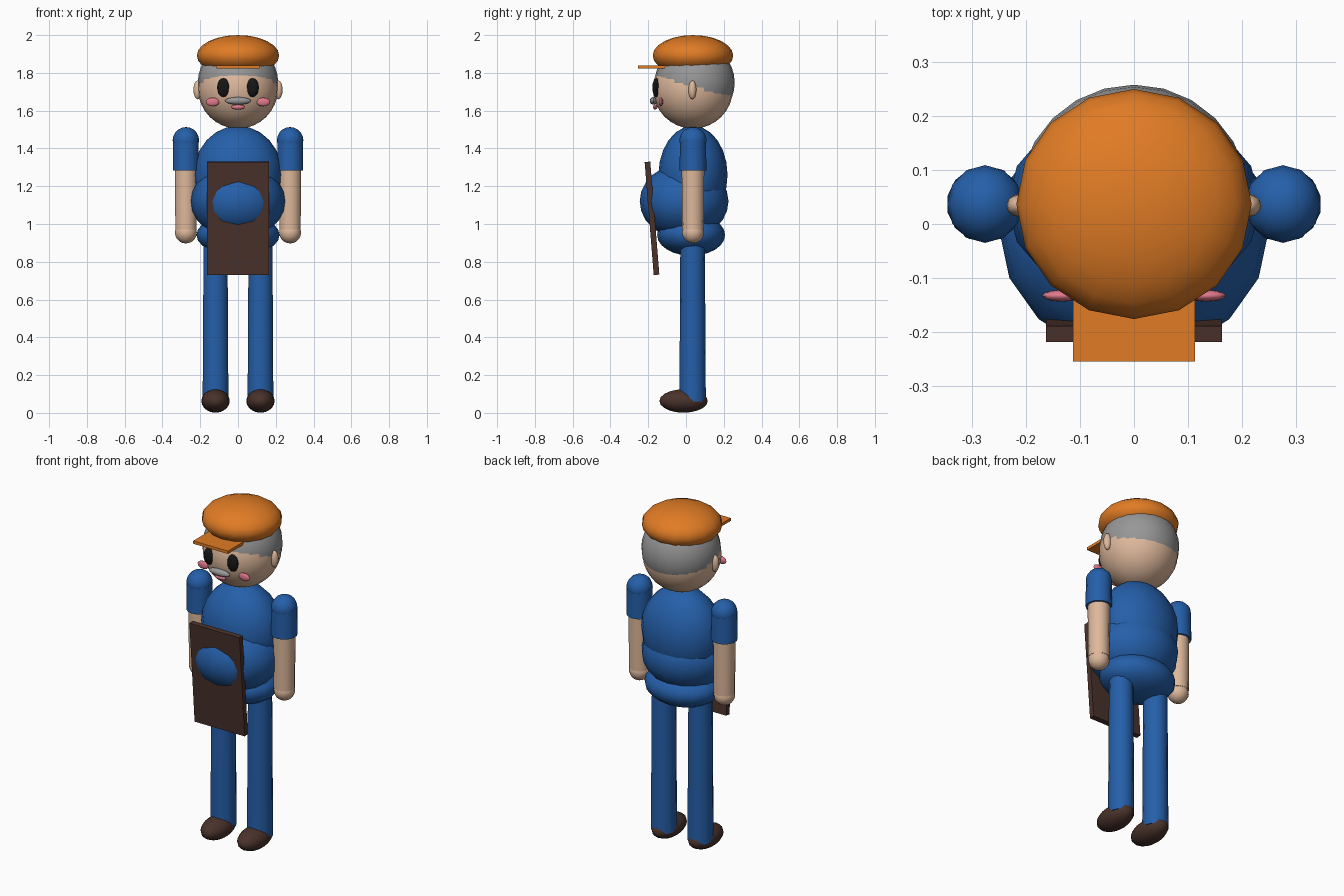
import bpy
import math

if "Cube" in bpy.data.objects:
    bpy.data.objects.remove(bpy.data.objects["Cube"])


def make_material(name, r, g, b):
    mat = bpy.data.materials.new(name)
    mat.use_nodes = True
    mat.diffuse_color = (r, g, b, 1)
    bsdf = mat.node_tree.nodes["Principled BSDF"]
    bsdf.inputs["Base Color"].default_value = (r, g, b, 1)
    bsdf.inputs["Roughness"].default_value = 0.7
    return mat


BLUE = make_material("blue cloth", 0.018, 0.115, 0.40)
SKIN = make_material("skin", 0.73, 0.48, 0.33)
ORANGE = make_material("orange cap", 0.75, 0.20, 0.018)
GREY = make_material("grey hair", 0.31, 0.31, 0.31)
BROWN = make_material("dark brown", 0.068, 0.032, 0.024)
BLACK = make_material("black eye", 0.008, 0.008, 0.008)
PINK = make_material("pink cheek", 0.75, 0.19, 0.26)

AXIS = 0.037  # y of the body's vertical axis


def finish(name, mat, smooth=True):
    obj = bpy.context.object
    obj.name = name
    obj.data.materials.append(mat)
    if smooth:
        bpy.ops.object.shade_smooth_by_angle(angle=math.radians(40))
    return obj


def ball(name, mat, centre, radii, segments=16, rings=12):
    bpy.ops.mesh.primitive_uv_sphere_add(
        segments=segments, ring_count=rings, radius=1, location=centre)
    bpy.context.object.scale = radii
    bpy.ops.object.transform_apply(location=False, rotation=False, scale=True)
    return finish(name, mat)


def tube(name, mat, x, y, bottom, top, r_bottom, r_top, sides=14):
    bpy.ops.mesh.primitive_cone_add(
        vertices=sides, radius1=r_bottom, radius2=r_top,
        depth=top - bottom, location=(x, y, (top + bottom) / 2))
    return finish(name, mat)


def slab(name, mat, centre, size, tilt=0):
    bpy.ops.mesh.primitive_cube_add(size=1, location=centre, rotation=(tilt, 0, 0))
    bpy.context.object.scale = size
    bpy.ops.object.transform_apply(location=False, rotation=False, scale=True)
    return finish(name, mat, smooth=False)


# Body
ball("chest", BLUE, (0, AXIS, 1.26), (0.235, 0.183, 0.26))
ball("belly", BLUE, (0, -0.01, 1.12), (0.25, 0.235, 0.20))
ball("hips", BLUE, (0, 0.027, 0.942), (0.22, 0.18, 0.11))

# Apron board, pierced by the belly
slab("apron_board", BROWN, (0, -0.18, 1.03), (0.326, 0.03, 0.60), 0.08)

# Head, hair and cap
ball("head", SKIN, (0, AXIS, 1.717), (0.212, 0.212, 0.212), 24, 16)
ball("hair", GREY, (0, 0.046, 1.748), (0.213, 0.212, 0.212), 24, 16)
ball("cap", ORANGE, (0, AXIS, 1.892), (0.218, 0.213, 0.108))
slab("cap_visor", ORANGE, (0, -0.165, 1.831), (0.226, 0.18, 0.017))

# Central face details
ball("moustache", GREY, (0, -0.172, 1.652), (0.07, 0.02, 0.02), 12, 8)
ball("mouth", PINK, (0, -0.163, 1.619), (0.036, 0.012, 0.013), 12, 8)

# Paired parts
for side, s in (("left", 1), ("right", -1)):
    ball(side + "_eye", BLACK, (s * 0.077, -0.158, 1.722), (0.034, 0.02, 0.05), 12, 8)
    ball(side + "_cheek", PINK, (s * 0.134, -0.133, 1.646), (0.036, 0.011, 0.023), 12, 8)
    ball(side + "_ear", SKIN, (s * 0.213, AXIS - 0.003, 1.71), (0.023, 0.021, 0.05), 12, 8)

    # Arm
    arm_x = s * 0.276
    ball(side + "_shoulder", BLUE, (arm_x, AXIS, 1.443), (0.07, 0.072, 0.07), 12, 10)
    tube(side + "_sleeve", BLUE, arm_x, AXIS, 1.283, 1.445, 0.071, 0.069)
    tube(side + "_forearm", SKIN, arm_x, AXIS, 0.97, 1.30, 0.057, 0.060)
    ball(side + "_hand", SKIN, (arm_x, AXIS, 0.955), (0.058, 0.058, 0.058), 12, 10)

    # Leg
    leg_x = s * 0.119
    tube(side + "_leg", BLUE, leg_x, 0.035, 0.06, 0.90, 0.070, 0.065)
    ball(side + "_shoe", BROWN, (leg_x, -0.013, 0.063), (0.075, 0.128, 0.062), 16, 10)
